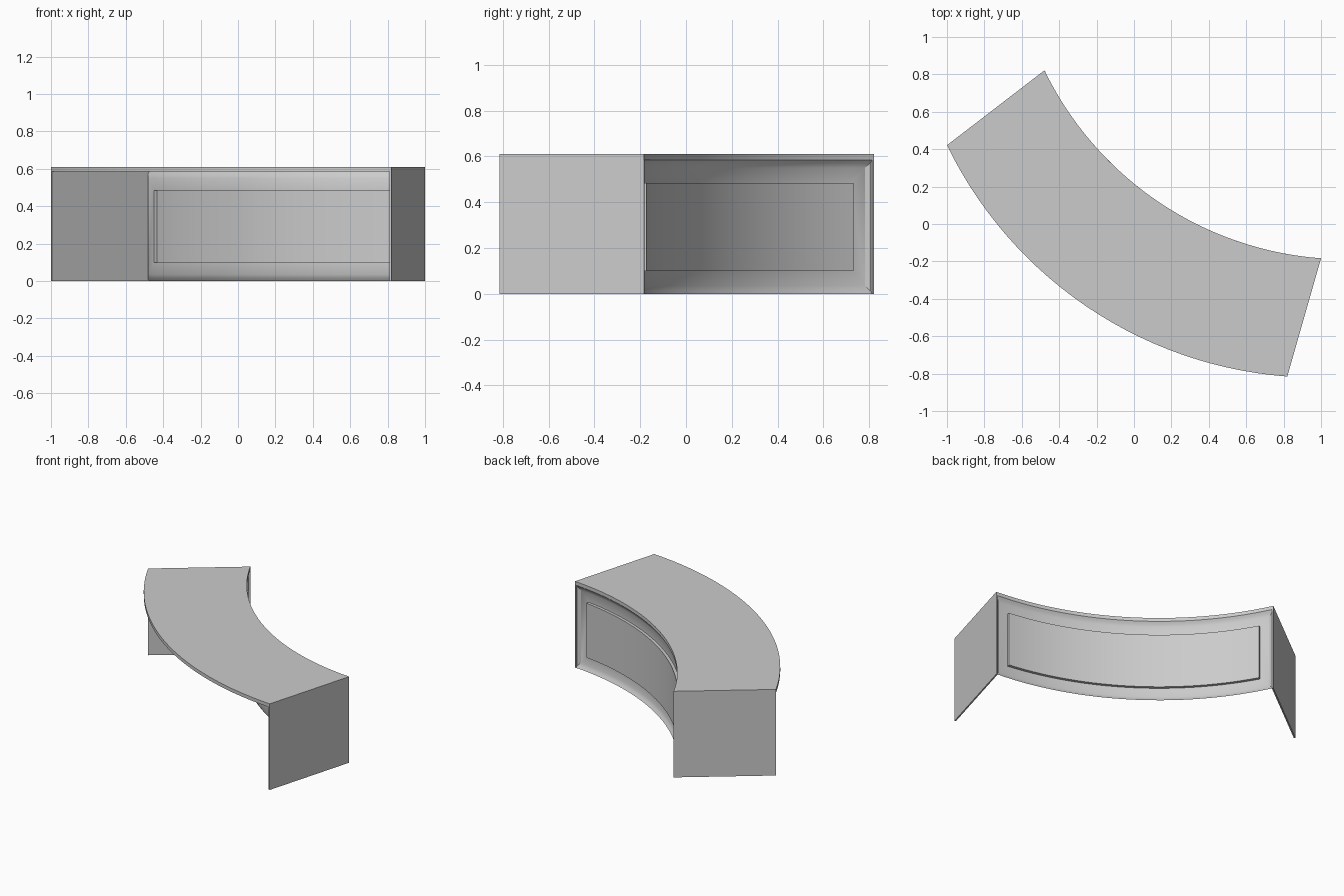
import bpy, bmesh, math
from mathutils import Matrix, Vector

if "Cube" in bpy.data.objects:
    bpy.data.objects.remove(bpy.data.objects["Cube"])

# Local frame: u along the desk, v from the convex front to the concave back
PLACE = Matrix.Translation((-0.09, -0.197, 0)) @ Matrix.Rotation(math.radians(-34.2), 4, 'Z')
N = 28
H, T = 0.61, 0.025
OUT = dict(half=1.10, v=1.912, r=2.206)     # convex edge arc
INN = dict(half=0.894, v=2.178, r=1.793)    # concave edge arc


def arc(a, inset=0.0, depth=0.0):
    """Points along an arc, shortened by inset and pushed away from its centre by depth."""
    amax = math.asin(a['half'] / a['r']) - inset / a['r']
    r = a['r'] + depth
    return [(r * math.sin(t), a['v'] - r * math.cos(t))
            for t in (amax * (2 * i / N - 1) for i in range(N + 1))]


def finish(bm, name):
    bmesh.ops.transform(bm, matrix=PLACE, verts=bm.verts)
    bmesh.ops.recalc_face_normals(bm, faces=bm.faces)
    me = bpy.data.meshes.new(name)
    bm.to_mesh(me)
    bm.free()
    ob = bpy.data.objects.new(name, me)
    bpy.context.collection.objects.link(ob)
    bpy.ops.object.select_all(action='DESELECT')
    ob.select_set(True)
    bpy.context.view_layer.objects.active = ob
    bpy.ops.object.shade_smooth_by_angle(angle=math.radians(25))


def prism(name, pts, z0, z1):
    bm = bmesh.new()
    f = bm.faces.new([bm.verts.new((x, y, z0)) for x, y in pts])
    g = bmesh.ops.extrude_face_region(bm, geom=[f], use_keep_orig=True)
    up = [v for v in g['geom'] if isinstance(v, bmesh.types.BMVert)]
    bmesh.ops.translate(bm, verts=up, vec=(0, 0, z1 - z0))
    finish(bm, name)


# Curved worktop
outer, inner = arc(OUT), arc(INN)
prism("worktop", outer + inner[::-1], H - T, H)

# Thin flat end panels
for name, i in (("left_end_panel", 0), ("right_end_panel", -1)):
    a, b = Vector(outer[i]), Vector(inner[i])
    d = (b - a).normalized()
    n = Vector((-d.y, d.x)) * 0.01
    if n.x * a.x > 0:
        n = -n
    prism(name, [a, b, b + n, a + n], 0, H - T)

# Curved modesty panel: coved frame around a raised field, as nested rings
bm = bmesh.new()
rings = []
for s, d in ((0, 0), (0.015, 0.011), (0.035, 0.02), (0.1, 0.02), (0.1, 0)):
    pts = arc(INN, s, d)
    rings.append([[bm.verts.new((x, y, z)) for x, y in pts] for z in (s, H - T - s)])
for (b0, t0), (b1, t1) in zip(rings, rings[1:]):
    for p, q in ((b0, b1), (t0, t1)):
        for i in range(N):
            bm.faces.new((p[i], p[i + 1], q[i + 1], q[i]))
    for i in (0, -1):
        bm.faces.new((b0[i], b1[i], t1[i], t0[i]))
b, t = rings[-1]
for i in range(N):
    bm.faces.new((b[i], b[i + 1], t[i + 1], t[i]))
finish(bm, "modesty_panel")
